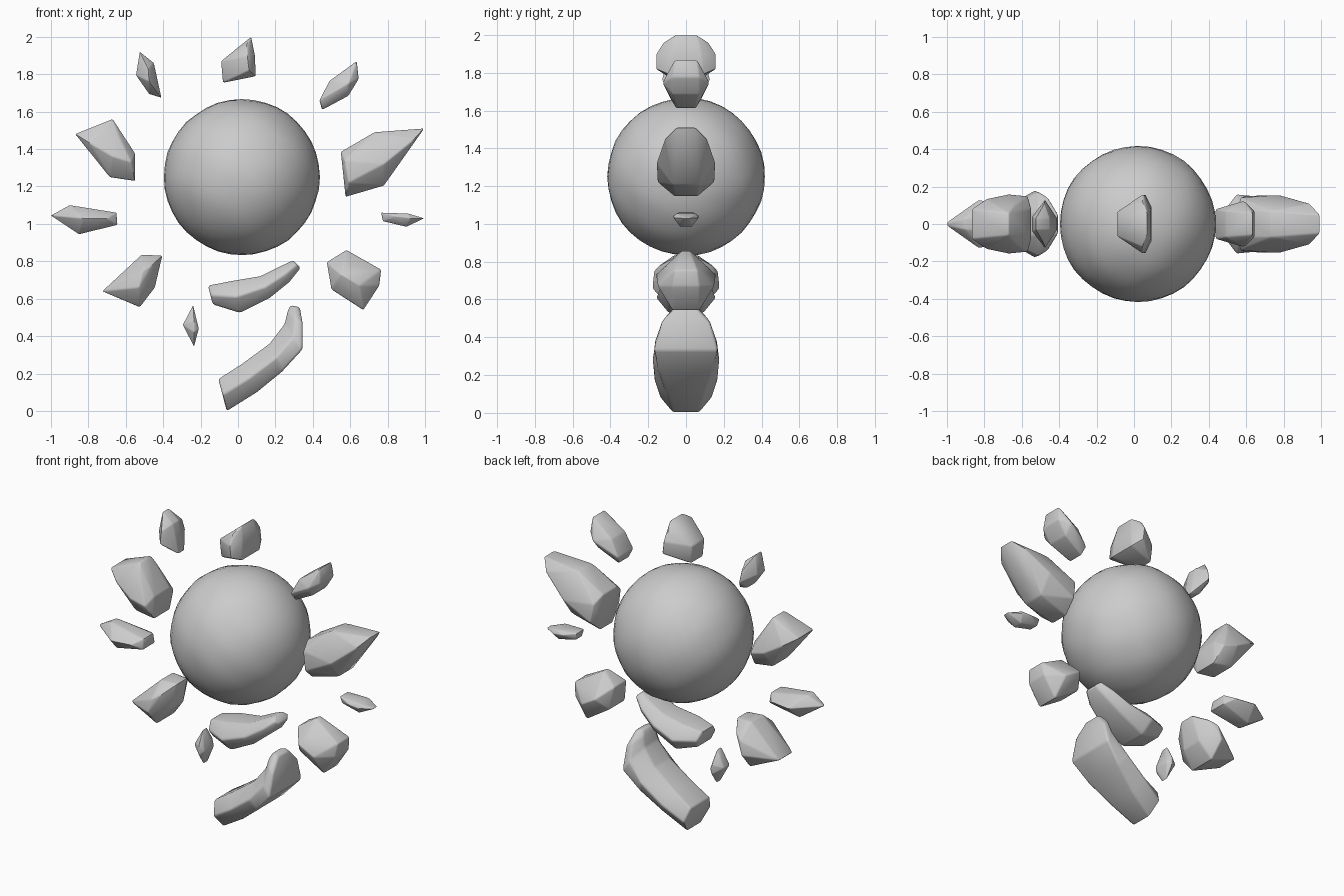
import bpy, bmesh, math
from mathutils import Vector


def finish(bm, name, bevel=0.0, angle=35):
    bmesh.ops.recalc_face_normals(bm, faces=bm.faces[:])
    mesh = bpy.data.meshes.new(name)
    bm.to_mesh(mesh)
    bm.free()
    ob = bpy.data.objects.new(name, mesh)
    bpy.context.collection.objects.link(ob)
    bpy.ops.object.select_all(action='DESELECT')
    ob.select_set(True)
    bpy.context.view_layer.objects.active = ob
    if bevel:
        mod = ob.modifiers.new("soft_edges", 'BEVEL')
        mod.width = bevel
        mod.segments = 2
        mod.limit_method = 'ANGLE'
        mod.angle_limit = math.radians(15)
        bpy.ops.object.modifier_apply(modifier=mod.name)
    bpy.ops.object.shade_smooth_by_angle(angle=math.radians(angle))
    return ob


# faceted rock: hull of (x, z, half depth) points mirrored across y
def rock(name, pts, bevel=0.008):
    bm = bmesh.new()
    for x, z, w in pts:
        for y in ((-w, w) if w else (0,)):
            bm.verts.new((x, y, z))
    res = bmesh.ops.convex_hull(bm, input=bm.verts[:])
    junk = {g for k in ("geom_interior", "geom_unused") for g in res[k]
            if isinstance(g, bmesh.types.BMVert)}
    bmesh.ops.delete(bm, geom=list(junk), context='VERTS')
    bmesh.ops.dissolve_limit(bm, angle_limit=math.radians(4),
                             verts=bm.verts[:], edges=bm.edges[:])
    return finish(bm, name, bevel)


# bent rock: loft of sections (top x, z, bottom x, z, top, middle, bottom half depth)
def bent_rock(name, sections, bevel=0.012):
    bm = bmesh.new()
    rings = []
    for tx, tz, bx, bz, wt, wm, wb in sections:
        mx, mz = (tx + bx) / 2, (tz + bz) / 2
        ring = [(tx, -wt, tz), (tx, wt, tz), (mx, wm, mz),
                (bx, wb, bz), (bx, -wb, bz), (mx, -wm, mz)]
        rings.append([bm.verts.new(p) for p in ring])
    for a, b in zip(rings, rings[1:]):
        for i in range(6):
            j = (i + 1) % 6
            bm.faces.new((a[i], a[j], b[j], b[i]))
    bm.faces.new(rings[0])
    bm.faces.new(rings[-1])
    return finish(bm, name, bevel, 45)


# central boulder: subdivided cube pushed out to a slightly uneven ball
bm = bmesh.new()
bmesh.ops.create_cube(bm, size=2)
bmesh.ops.subdivide_edges(bm, edges=bm.edges[:], cuts=9, use_grid_fill=True)
for v in bm.verts:
    d = Vector([math.tan(c * math.pi / 4) for c in v.co]).normalized()
    r = 0.417 + 0.003 * math.sin(9 * d.x + 4 * d.z) * math.cos(8 * d.z + 5 * d.y)
    v.co = d * r + Vector((0.02, 0, 1.25))
finish(bm, "central_boulder", 0, 30)

# ring of floating rocks, clockwise from the top
rock("top_rock", [(-.09, 1.87, .065), (-.08, 1.755, .06), (.07, 2.0, .06),
                  (.045, 1.96, .12), (.05, 1.9, .16), (.06, 1.82, .16),
                  (.095, 1.79, .09), (.09, 1.9, .08)])
rock("upper_right_rock", [(.635, 1.87, .06), (.645, 1.775, .07), (.59, 1.685, .07),
                          (.45, 1.61, .05), (.435, 1.66, .08), (.49, 1.765, .07),
                          (.59, 1.75, .125), (.47, 1.68, .09)])
rock("right_large_rock", [(.55, 1.385, .07), (.575, 1.145, .06), (.78, 1.205, .07),
                          (.995, 1.51, .05), (.73, 1.49, .07), (.57, 1.34, .14),
                          (.59, 1.22, .15), (.78, 1.32, .155), (.94, 1.45, .11)])
rock("right_small_rock", [(.765, 1.06, .04), (.775, 1.015, .03), (.9, .985, .03),
                          (.995, 1.03, .02), (.91, 1.055, .05), (.85, 1.04, .07),
                          (.92, 1.03, .065)], 0.004)
rock("lower_right_rock", [(.58, .86, .02), (.765, .755, .06), (.755, .67, .07),
                          (.67, .54, .07), (.5, .65, .08), (.475, .795, .06),
                          (.55, .73, .16), (.65, .67, .15), (.6, .78, .1)])
rock("lower_left_chip", [(-.24, .565, .02), (-.21, .44, .05), (-.235, .345, .02),
                         (-.295, .46, .03), (-.235, .48, .07), (-.235, .42, .07)], 0.004)
rock("lower_left_rock", [(-.515, .835, .06), (-.405, .83, .05), (-.445, .66, .07),
                         (-.525, .555, .09), (-.725, .64, .07), (-.46, .78, .14),
                         (-.53, .66, .18), (-.51, .75, .17)])
rock("left_rock", [(-.9, 1.1, .03), (-.65, 1.06, .05), (-.645, .995, .06),
                   (-.85, .945, .04), (-1.0, 1.045, .01), (-.83, 1.03, .13),
                   (-.7, 1.03, .11)], 0.006)
rock("upper_left_large_rock", [(-.87, 1.48, .08), (-.67, 1.56, .06), (-.64, 1.475, .1),
                               (-.55, 1.375, .08), (-.55, 1.23, .08), (-.685, 1.25, .08),
                               (-.79, 1.43, .135), (-.67, 1.36, .16), (-.57, 1.33, .15)])
rock("upper_left_rock", [(-.525, 1.92, .03), (-.45, 1.86, .03), (-.41, 1.675, .03),
                         (-.475, 1.695, .04), (-.545, 1.795, .04), (-.48, 1.83, .11),
                         (-.475, 1.76, .13)], 0.005)

# two bent rocks under the boulder
bent_rock("bottom_bent_rock", [
    (-.105, .17, -.06, 0, .1, .14, .07), (.02, .25, .10, .10, .09, .17, .1),
    (.17, .36, .235, .21, .08, .18, .14), (.25, .465, .345, .33, .07, .16, .17),
    (.265, .53, .345, .47, .06, .12, .13), (.28, .565, .33, .555, .04, .06, .05)])
bent_rock("middle_bent_rock", [
    (-.16, .67, -.135, .57, .06, .1, .07), (-.03, .695, .01, .525, .08, .16, .09),
    (.12, .72, .17, .605, .07, .14, .09), (.23, .775, .275, .69, .06, .11, .07),
    (.295, .805, .335, .765, .04, .07, .04)])
